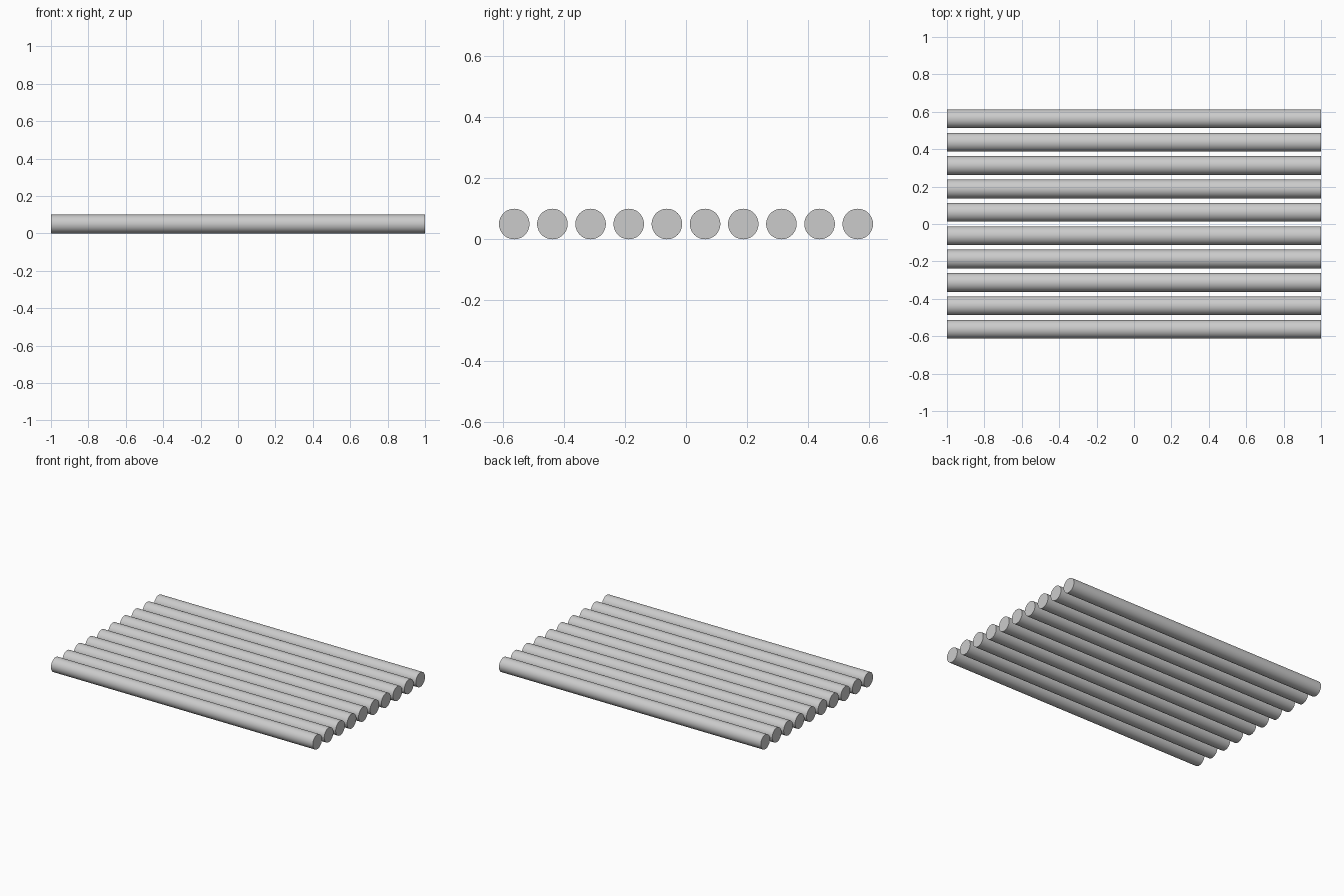
import bpy
import math

if "Cube" in bpy.data.objects:
    bpy.data.objects.remove(bpy.data.objects["Cube"])

COUNT = 10
RADIUS = 0.05
LENGTH = 2.0
SPACING = 0.125

# Row of parallel round rods lying along x
for i in range(COUNT):
    y = (i - (COUNT - 1) / 2) * SPACING
    bpy.ops.mesh.primitive_cylinder_add(
        vertices=48, radius=RADIUS, depth=LENGTH,
        location=(0, y, RADIUS), rotation=(0, math.pi / 2, 0))
    rod = bpy.context.object
    rod.name = f"rod_{i + 1}"
    bpy.ops.object.transform_apply(location=False, rotation=True, scale=False)
    bpy.ops.object.shade_smooth_by_angle(angle=math.radians(40))
